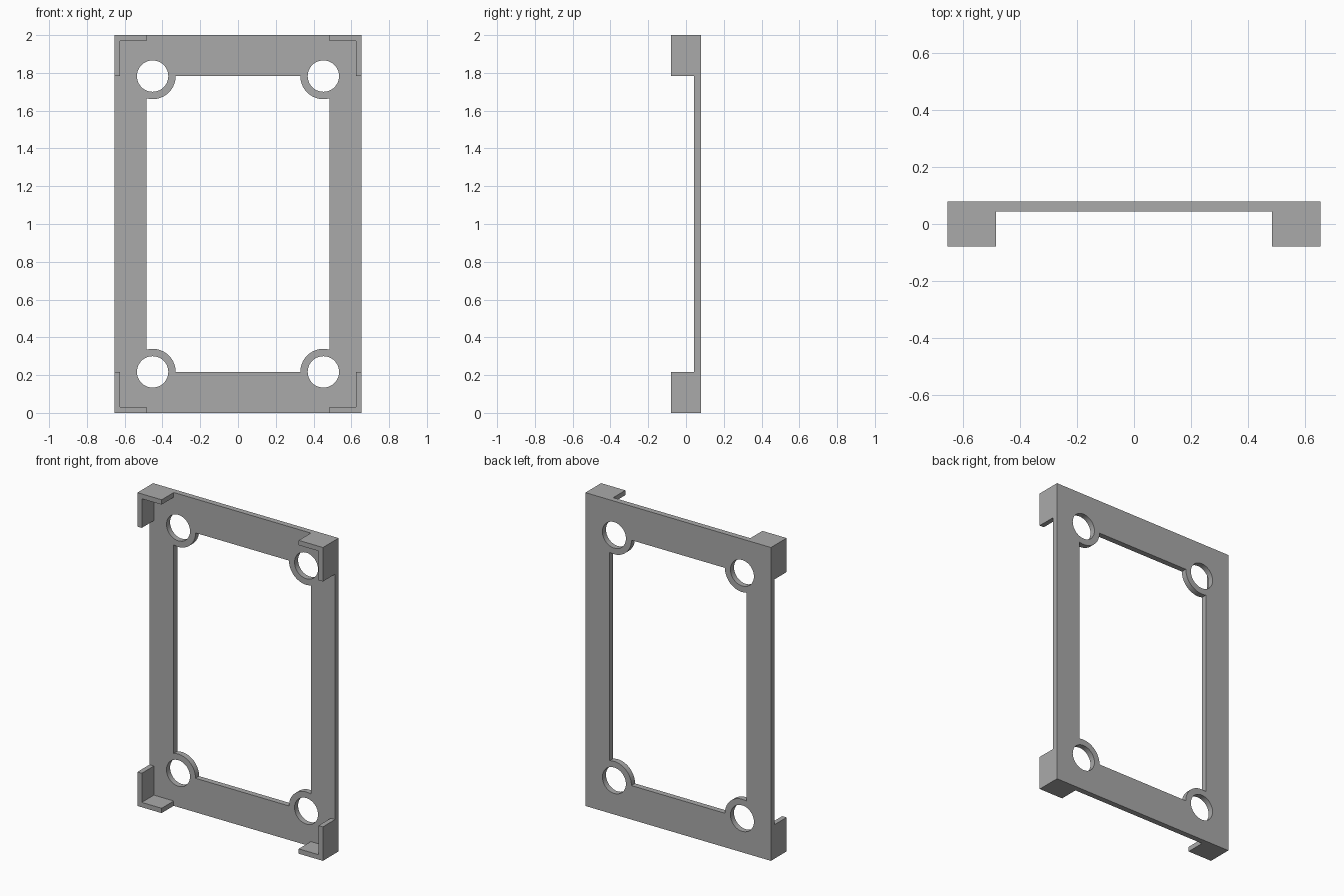
import bpy
import bmesh
import math

cube = bpy.data.objects.get("Cube")
if cube:
    bpy.data.objects.remove(cube, do_unlink=True)

# Overall sizes
HALF_W, HALF_H, MID_Z = 0.655, 1.0, 1.0
FRONT, PLATE_FRONT, BACK = -0.079, 0.043, 0.079
WIN_X, WIN_Z = 0.484, 0.783          # window half sizes
HOLE_X, HOLE_Z = 0.452, 0.783        # screw hole centres
HOLE_R, RING_R = 0.083, 0.122
WALL = 0.031                         # corner lip thickness
CORNERS = [(1, 1), (-1, 1), (-1, -1), (1, -1)]

grey = bpy.data.materials.new("Grey plastic")
grey.use_nodes = True
colour = (0.4, 0.4, 0.4, 1)
grey.diffuse_color = colour
grey.node_tree.nodes["Principled BSDF"].inputs["Base Color"].default_value = colour


def arc(cx, cz, r, start, end, steps):
    return [(cx + r * math.cos(start + (end - start) * i / steps),
             cz + r * math.sin(start + (end - start) * i / steps))
            for i in range(steps + 1)]


def extrude_loops(name, loops, y0, y1):
    """Fill closed x/z loops (inner ones become openings) and extrude along y."""
    bm = bmesh.new()
    edges = []
    for loop in loops:
        verts = [bm.verts.new((x, y0, MID_Z + z)) for x, z in loop]
        edges += [bm.edges.new((a, b)) for a, b in zip(verts, verts[1:] + verts[:1])]
    bmesh.ops.triangle_fill(bm, edges=edges, use_beauty=True)
    result = bmesh.ops.extrude_face_region(bm, geom=bm.faces[:], use_keep_orig=True)
    moved = [g for g in result["geom"] if isinstance(g, bmesh.types.BMVert)]
    bmesh.ops.translate(bm, verts=moved, vec=(0, y1 - y0, 0))
    bmesh.ops.recalc_face_normals(bm, faces=bm.faces[:])
    mesh = bpy.data.meshes.new(name)
    bm.to_mesh(mesh)
    bm.free()
    mesh.materials.append(grey)
    obj = bpy.data.objects.new(name, mesh)
    bpy.context.collection.objects.link(obj)
    return obj


# Frame plate: outline, window with rounded bosses, four screw holes
outline = [(sx * HALF_W, sz * HALF_H) for sx, sz in CORNERS]
boss = arc(HOLE_X, HOLE_Z, RING_R,
           -math.acos((WIN_X - HOLE_X) / RING_R), -math.pi, 20)
window = []
for sx, sz in CORNERS:
    points = [(sx * x, sz * z) for x, z in boss]
    window += points if sx * sz > 0 else points[::-1]
holes = [arc(sx * HOLE_X, sz * HOLE_Z, HOLE_R, 0, math.tau, 48)[:-1]
         for sx, sz in CORNERS]
frame = extrude_loops("frame_plate", [outline, window] + holes, PLATE_FRONT, BACK)

# L-shaped lips on the front of each corner
lip = [(HALF_W, HALF_H), (WIN_X, HALF_H), (WIN_X, HALF_H - WALL),
       (HALF_W - WALL, HALF_H - WALL), (HALF_W - WALL, WIN_Z), (HALF_W, WIN_Z)]
for sx, sz in CORNERS:
    name = f"{'top' if sz > 0 else 'bottom'}_{'left' if sx > 0 else 'right'}_corner_lip"
    extrude_loops(name, [[(sx * x, sz * z) for x, z in lip]], FRONT, PLATE_FRONT)

# Smooth the round walls, keep the edges crisp
bpy.ops.object.select_all(action='DESELECT')
frame.select_set(True)
bpy.context.view_layer.objects.active = frame
bpy.ops.object.shade_smooth_by_angle(angle=math.radians(30))
